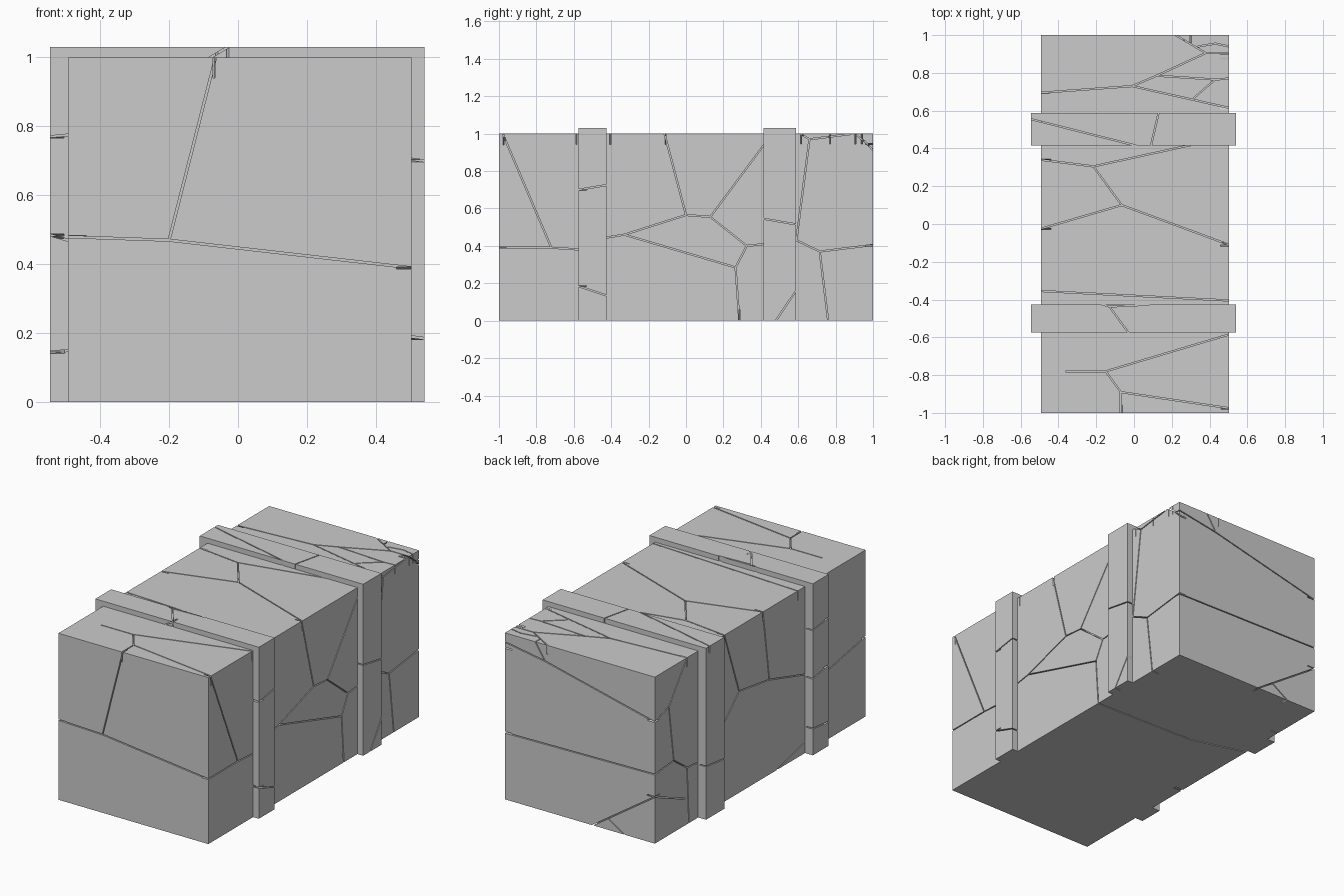
import bpy, bmesh
from mathutils import Vector, Matrix

if "Cube" in bpy.data.objects:
    bpy.data.objects.remove(bpy.data.objects["Cube"])

X0, X1 = -0.493, 0.503          # stone sides
B0, B1 = -0.545, 0.541          # band sides
TOP = 1.03
GAP, DEPTH = 0.006, 0.04


def make(name, bm):
    bmesh.ops.recalc_face_normals(bm, faces=bm.faces)
    mesh = bpy.data.meshes.new(name)
    bm.to_mesh(mesh)
    bm.free()
    ob = bpy.data.objects.new(name, mesh)
    bpy.context.collection.objects.link(ob)
    return ob


def prism(name, profile, y0, y1):
    """Extrude an x/z profile along y."""
    bm = bmesh.new()
    face = bm.faces.new([bm.verts.new((x, y0, z)) for x, z in profile])
    out = bmesh.ops.extrude_face_region(bm, geom=[face])
    moved = [v for v in out["geom"] if isinstance(v, bmesh.types.BMVert)]
    bmesh.ops.translate(bm, verts=moved, vec=(0, y1 - y0, 0))
    return make(name, bm)


def crack(ob, axis, level, side, paths):
    """Collect 3D crack segments for paths drawn on one flat side of ob."""
    normal = Vector([side if i == axis else 0 for i in range(3)])
    segs = []
    for path in paths:
        pts = []
        for p in path:
            q = list(p)
            q.insert(axis, level)
            pts.append(Vector(q))
        segs += [(a, b, normal) for a, b in zip(pts, pts[1:])]
    cracks.setdefault(ob.name, []).extend(segs)


def carve(ob):
    """Cut every collected crack as a thin groove."""
    bm = bmesh.new()
    for i, (a, b, n) in enumerate(cracks[ob.name]):
        d = (b - a).normalized()
        w = d.cross(n)
        depth = DEPTH + 0.0003 * i
        rot = Matrix((d, w, n)).transposed().to_4x4()
        mid = (a + b) / 2 + n * (0.01 - depth) / 2
        scale = Matrix.Diagonal(((b - a).length + GAP, GAP, depth + 0.01, 1))
        bmesh.ops.create_cube(bm, size=1, matrix=Matrix.Translation(mid) @ rot @ scale)
    cutter = make("crack_cutter", bm)
    cutter.hide_render = True
    mod = ob.modifiers.new("cracks", "BOOLEAN")
    mod.operation = "DIFFERENCE"
    mod.solver = "EXACT"
    mod.use_self = True
    mod.object = cutter
    bpy.context.view_layer.objects.active = ob
    bpy.ops.object.modifier_apply(modifier=mod.name)
    bpy.data.objects.remove(cutter)


cracks = {}

# Stone block
block = prism("stone_block", [(X0, 0), (X1, 0), (X1, 1), (X0, 1)], -1, 1)

# Raised bands wrapping over the block
U = [(B0, 0), (X0 + 0.05, 0), (X0 + 0.05, 0.94), (X1 - 0.05, 0.94),
     (X1 - 0.05, 0), (B1, 0), (B1, TOP), (B0, TOP)]
U[1:6] = [(x, z if z else 0.0) for x, z in U[1:6]]
front_band = prism("front_band", U, -0.575, -0.425)
back_band = prism("back_band", U, 0.415, 0.588)

# Cracks on the front and back of the block
crack(block, 1, -1, -1, [
    [(X0, 0.48), (-0.2, 0.47), (X1, 0.39)],
    [(-0.2, 0.47), (-0.065, 1)]])
crack(block, 1, 1, 1, [
    [(X1, 0.40), (X0, 0.415)],
    [(X1, 0.945), (0.235, 0.90), (X0, 0.73)],
    [(0.235, 0.90), (0.30, 1)],
    [(-0.08, 0), (X0, 0.28)], [(-0.18, 0.07), (-0.29, 0)]])

# Cracks on the right side
crack(block, 0, X1, 1, [
    [(-0.98, 1), (-0.72, 0.39)],
    [(-1, 0.39), (-0.72, 0.39), (-0.56, 0.38)],
    [(-0.44, 0.442), (-0.33, 0.46), (0, 0.565), (0.13, 0.555), (0.42, 0.945)],
    [(0, 0.565), (-0.115, 1)],
    [(-0.33, 0.46), (0.265, 0.285), (0.325, 0.4), (0.13, 0.555)],
    [(0.325, 0.4), (0.42, 0.41)], [(0.265, 0.285), (0.285, 0)],
    [(0.61, 1), (0.66, 0.97), (0.59, 0.43), (0.715, 0.37), (1, 0.405)],
    [(0.715, 0.37), (0.76, 0)], [(0.66, 0.97), (0.88, 0.998)],
    [(0.9, 1), (0.96, 0.955), (1, 0.91)]])

# Cracks on the left side
crack(block, 0, X0, -1, [
    [(1, 0.73), (0.867, 0.77), (0.695, 1)],
    [(0.867, 0.77), (0.82, 0.43), (1, 0.415)],
    [(0.82, 0.43), (0.695, 0.34), (0.58, 0.33)],
    [(0.695, 0.34), (0.676, 0)], [(1, 0.28), (0.714, 0.16)],
    [(0.42, 0.40), (0.2, 0.61), (-0.086, 0.57), (-0.43, 0.47)],
    [(0.2, 0.61), (0.34, 1)], [(-0.086, 0.57), (-0.025, 1)],
    [(-0.16, 0), (-0.43, 0.07)], [(-0.57, 0.4), (-1, 0.48)]])

# Cracks on the top
crack(block, 2, 1, 1, [
    [(X0, 0.695), (-0.01, 0.73), (0.12, 0.785), (0.38, 0.905), (0.22, 1)],
    [(0.12, 0.785), (0.43, 0.765), (X1, 0.77)],
    [(0.43, 0.765), (0.32, 0.67)], [(0.38, 0.905), (X1, 0.905)],
    [(0.34, 0.94), (0.43, 0.955), (X1, 0.94)],
    [(-0.01, 0.73), (X1, 0.615)],
    [(X0, 0.34), (-0.215, 0.305), (-0.065, 0.1), (X1, -0.11)],
    [(-0.215, 0.305), (0.31, 0.42)], [(-0.065, 0.1), (X0, -0.025)],
    [(X0, -0.355), (X1, -0.405)],
    [(-0.36, -0.78), (-0.15, -0.78), (X1, -0.585)],
    [(-0.15, -0.78), (-0.07, -0.89), (X1, -0.975)],
    [(-0.07, -0.89), (-0.07, -1)]])

# Crack underneath
crack(block, 2, 0, -1, [[(X1, 0.285), (-0.16, 0.305), (X0, 0.40)]])

# Cracks in the bands
crack(front_band, 0, B1, 1, [[(-0.575, 0.70), (-0.425, 0.725)],
                             [(-0.575, 0.185), (-0.425, 0.135)]])
crack(front_band, 0, B0, -1, [[(-0.575, 0.77), (-0.425, 0.75)],
                              [(-0.575, 0.485), (-0.425, 0.46)],
                              [(-0.575, 0.145), (-0.425, 0.16)]])
crack(front_band, 1, -0.575, -1, [
    [(B0, 0.77), (X0, 0.775)], [(B0, 0.485), (X0, 0.47)],
    [(B0, 0.145), (X0, 0.15)], [(X1, 0.705), (B1, 0.70)],
    [(X1, 0.19), (B1, 0.185)], [(-0.08, 1), (-0.03, TOP)]])
crack(front_band, 2, TOP, 1, [[(-0.17, -0.425), (-0.13, -0.437), (0.08, -0.427)],
                              [(-0.13, -0.437), (-0.03, -0.575)]])
crack(back_band, 0, B1, 1, [[(0.415, 0.545), (0.588, 0.515)],
                            [(0.48, 0), (0.588, 0.16)]])
crack(back_band, 0, B0, -1, [[(0.415, 0.3), (0.588, 0.32)]])
crack(back_band, 2, TOP, 1, [[(B0, 0.555), (0.01, 0.415)],
                             [(0.09, 0.415), (0.13, 0.588)]])

for part in (block, front_band, back_band):
    carve(part)
